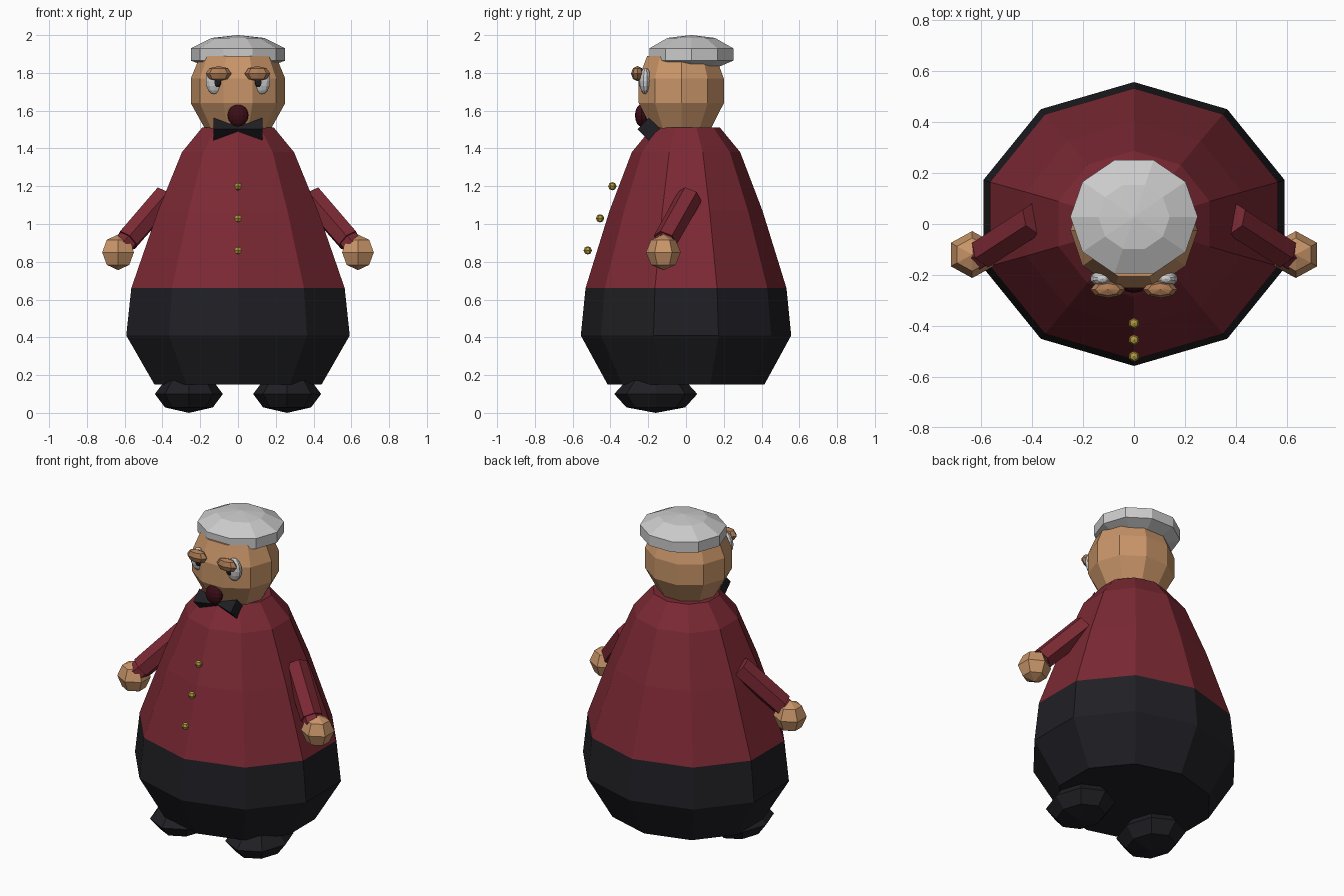
import bpy, bmesh, math
from mathutils import Vector, Matrix

if "Cube" in bpy.data.objects:
    bpy.data.objects.remove(bpy.data.objects["Cube"])


def material(name, rgb):
    m = bpy.data.materials.new(name)
    m.diffuse_color = (*rgb, 1)
    m.use_nodes = True
    m.node_tree.nodes["Principled BSDF"].inputs["Base Color"].default_value = m.diffuse_color
    return m


RED = material("red_cloth", (0.20, 0.022, 0.034))
DARK = material("black_cloth", (0.014, 0.014, 0.018))
SKIN = material("skin", (0.58, 0.30, 0.14))
LID = material("brow_skin", (0.42, 0.20, 0.09))
WHITE = material("eye_white", (0.8, 0.8, 0.8))
MOUTH = material("mouth_red", (0.045, 0.004, 0.008))
GOLD = material("brass", (0.45, 0.32, 0.05))


def finish(bm, name, mat):
    bmesh.ops.recalc_face_normals(bm, faces=bm.faces)
    me = bpy.data.meshes.new(name)
    bm.to_mesh(me)
    bm.free()
    ob = bpy.data.objects.new(name, me)
    if mat:
        me.materials.append(mat)
    bpy.context.collection.objects.link(ob)
    return ob


def lathe(name, rings, mat, y=0, n=10, turn=0.0):
    """Stack of elliptical n-gons (rx, ry, z), closed at both ends."""
    bm = bmesh.new()
    loops = []
    for rx, ry, z in rings:
        angles = [math.tau * i / n + turn for i in range(n)]
        loops.append([bm.verts.new((rx * math.sin(a), y - ry * math.cos(a), z)) for a in angles])
    for a, b in zip(loops, loops[1:]):
        for i in range(n):
            j = (i + 1) % n
            bm.faces.new((a[i], a[j], b[j], b[i]))
    bm.faces.new(loops[0])
    bm.faces.new(loops[-1])
    return finish(bm, name, mat)


def ball(name, loc, scale, mat, seg=8, rings=4, rot=Matrix()):
    bm = bmesh.new()
    bmesh.ops.create_uvsphere(bm, u_segments=seg, v_segments=rings, radius=1,
                              matrix=Matrix.Translation(loc) @ rot @ Matrix.Diagonal((*scale, 1)))
    return finish(bm, name, mat)


def tube(name, a, b, r1, r2, mat, n=6):
    a, b = Vector(a), Vector(b)
    d = b - a
    rot = d.to_track_quat('Z', 'Y').to_matrix().to_4x4()
    bm = bmesh.new()
    bmesh.ops.create_cone(bm, cap_ends=True, segments=n, radius1=r1, radius2=r2,
                          depth=d.length, matrix=Matrix.Translation((a + b) / 2) @ rot)
    return finish(bm, name, mat)


# body: dark trousers below, red jacket above
lathe("trousers", [(0.465, 0.415, 0.15), (0.622, 0.557, 0.41), (0.594, 0.532, 0.66)], DARK)
lathe("jacket", [(0.594, 0.532, 0.66), (0.445, 0.405, 1.07),
                 (0.312, 0.287, 1.38), (0.2, 0.18, 1.51)], RED)

# head and cap, flat side facing forward
half = math.pi / 10
lathe("head", [(0.175, 0.165, 1.505), (0.25, 0.237, 1.64), (0.25, 0.237, 1.77),
               (0.2, 0.19, 1.89)], SKIN, y=-0.025, turn=half)
lathe("cap", [(0.17, 0.16, 1.835), (0.25, 0.234, 1.865), (0.25, 0.234, 1.93),
              (0.14, 0.132, 1.985), (0.005, 0.005, 2.0)], None, y=0.028, turn=half)

ball("mouth", (0, -0.235, 1.575), (0.055, 0.035, 0.06), MOUTH, 12, 8)

# jacket buttons
for i in range(3):
    ball("button", (0, -0.39 - 0.065 * i, 1.20 - 0.17 * i), (0.022, 0.022, 0.022), GOLD, 6, 4)

# paired parts
for s, side in ((-1, "left"), (1, "right")):
    ball(side + "_eye", (s * 0.125, -0.215, 1.757), (0.048, 0.032, 0.07), WHITE, 10, 8)
    ball(side + "_pupil", (s * 0.108, -0.236, 1.75), (0.022, 0.016, 0.027), DARK, 8, 6)
    ball(side + "_brow", (s * 0.103, -0.257, 1.796), (0.068, 0.034, 0.04), LID)
    tube(side + "_bow_wing", (0, -0.196, 1.502), (s * 0.13, -0.196, 1.502), 0.012, 0.06, DARK, 4)
    tube(side + "_sleeve", (s * 0.385, 0.02, 1.145), (s * 0.585, -0.11, 0.915), 0.068, 0.066, RED)
    tube(side + "_cuff", (s * 0.57, -0.10, 0.93), (s * 0.61, -0.12, 0.885), 0.055, 0.062, RED)
    ball(side + "_hand", (s * 0.635, -0.12, 0.85), (0.097, 0.092, 0.094), SKIN, 6, 4)
    ball(side + "_shoe", (s * 0.26, -0.16, 0.1), (0.18, 0.22, 0.1), DARK)
